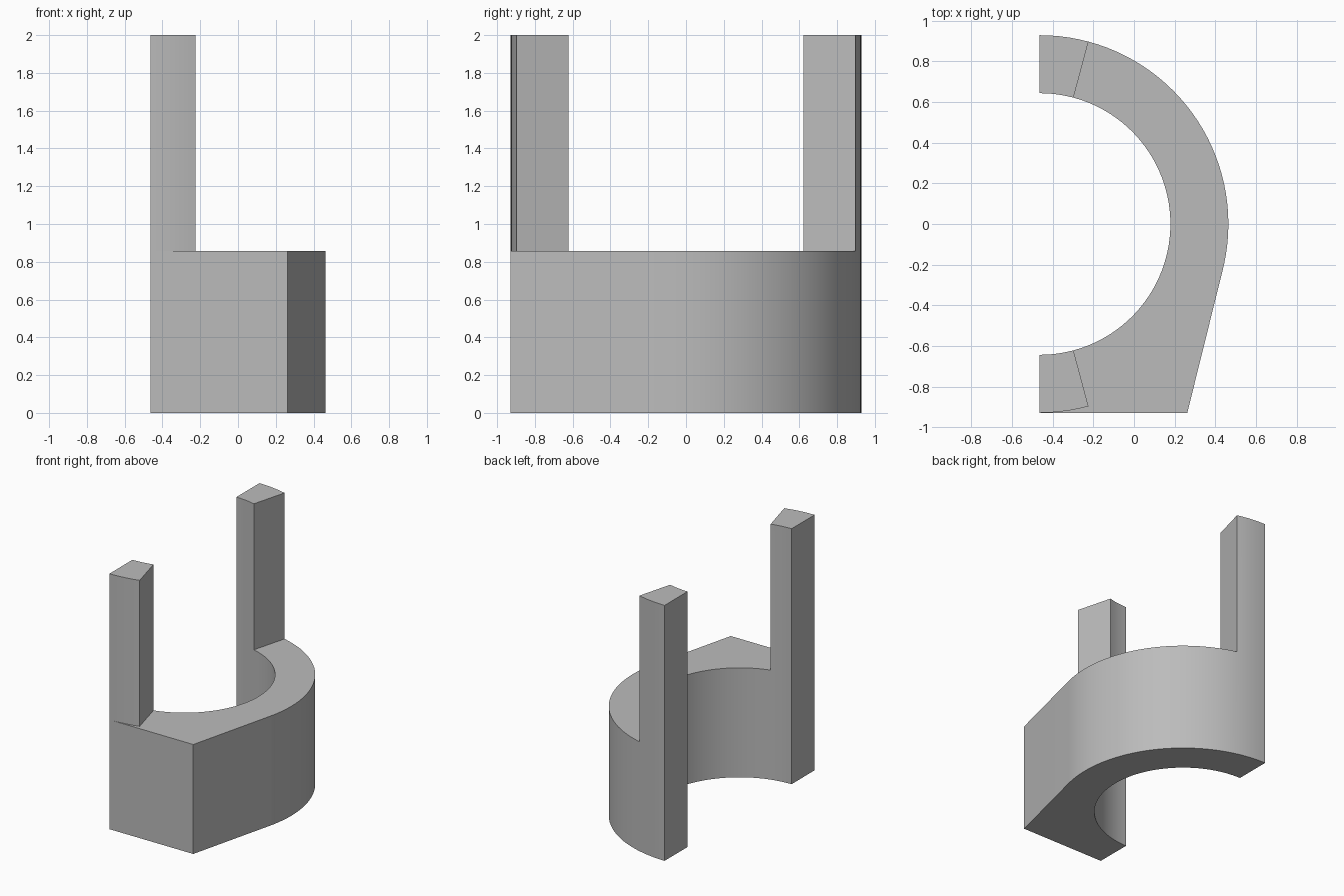
import bpy, bmesh, math

cube = bpy.data.objects.get("Cube")
if cube:
    bpy.data.objects.remove(cube, do_unlink=True)

CX = -0.464                    # centre of the half ring
R_OUT, R_IN = 0.928, 0.643
BASE_H, TOP = 0.857, 2.0
POST_ANGLE = 75                # posts fill the ring beyond this angle
CORNER_X = 0.262

# Angle where the slanted side touches the outer arc
dx = CORNER_X - CX
tangent = math.degrees(math.atan2(-R_OUT, dx) + math.acos(R_OUT / math.hypot(dx, R_OUT)))
angles = sorted([float(a) for a in range(-90, 91, 3)] + [tangent])

bm = bmesh.new()


def ring_vert(radius, deg):
    a = math.radians(deg)
    return bm.verts.new((CX + radius * math.cos(a), radius * math.sin(a), 0))


def raise_faces(faces, height):
    """Extrude faces up to the given height and return the new top faces."""
    out = bmesh.ops.extrude_face_region(bm, geom=faces)["geom"]
    for v in out:
        if isinstance(v, bmesh.types.BMVert):
            v.co.z = height
    return [f for f in out if isinstance(f, bmesh.types.BMFace)]


# Half ring footprint
inner = [ring_vert(R_IN, a) for a in angles]
outer = [ring_vert(R_OUT, a) for a in angles]
for i in range(len(angles) - 1):
    bm.faces.new((inner[i], outer[i], outer[i + 1], inner[i + 1]))

# Solid front corner between the arc, the flat front and the slanted side
corner = bm.verts.new((CORNER_X, -R_OUT, 0))
arc = [v for v, a in zip(outer, angles) if a <= tangent]
bm.faces.new([corner] + arc[::-1])
bmesh.ops.recalc_face_normals(bm, faces=bm.faces)

# Base body, keeping the footprint as its underside
footprint = list(bm.faces)
top = raise_faces(footprint, BASE_H)
if not any(f.is_valid and f.calc_center_median().z < 0.01 for f in bm.faces):
    bottom = bmesh.ops.duplicate(bm, geom=top)["geom"]
    for v in bottom:
        if isinstance(v, bmesh.types.BMVert):
            v.co.z = 0
    bmesh.ops.remove_doubles(bm, verts=bm.verts, dist=0.0001)

# Two posts raised from the ends of the ring
for side in (1, -1):
    ends = []
    for f in bm.faces:
        c = f.calc_center_median()
        in_ring = len(f.verts) == 4 and c.z > BASE_H - 0.001
        if in_ring and side * math.degrees(math.atan2(c.y, c.x - CX)) > POST_ANGLE:
            ends.append(f)
    raise_faces(ends, TOP)
    bmesh.ops.delete(bm, geom=[f for f in ends if f.is_valid], context="FACES")

# Merge coplanar pieces into clean flat faces
bmesh.ops.remove_doubles(bm, verts=bm.verts, dist=0.0001)
bmesh.ops.recalc_face_normals(bm, faces=bm.faces)
bmesh.ops.dissolve_limit(bm, angle_limit=math.radians(0.2), verts=bm.verts, edges=bm.edges)

mesh = bpy.data.meshes.new("bracket")
bm.to_mesh(mesh)
bm.free()
bracket = bpy.data.objects.new("half_ring_bracket", mesh)
bpy.context.collection.objects.link(bracket)

# Plain grey
grey = bpy.data.materials.new("plain_grey")
grey.use_nodes = True
colour = (0.5, 0.5, 0.5, 1)
grey.diffuse_color = colour
grey.node_tree.nodes["Principled BSDF"].inputs["Base Color"].default_value = colour
mesh.materials.append(grey)

bpy.ops.object.select_all(action="DESELECT")
bracket.select_set(True)
bpy.context.view_layer.objects.active = bracket
bpy.ops.object.shade_smooth_by_angle(angle=math.radians(12))
